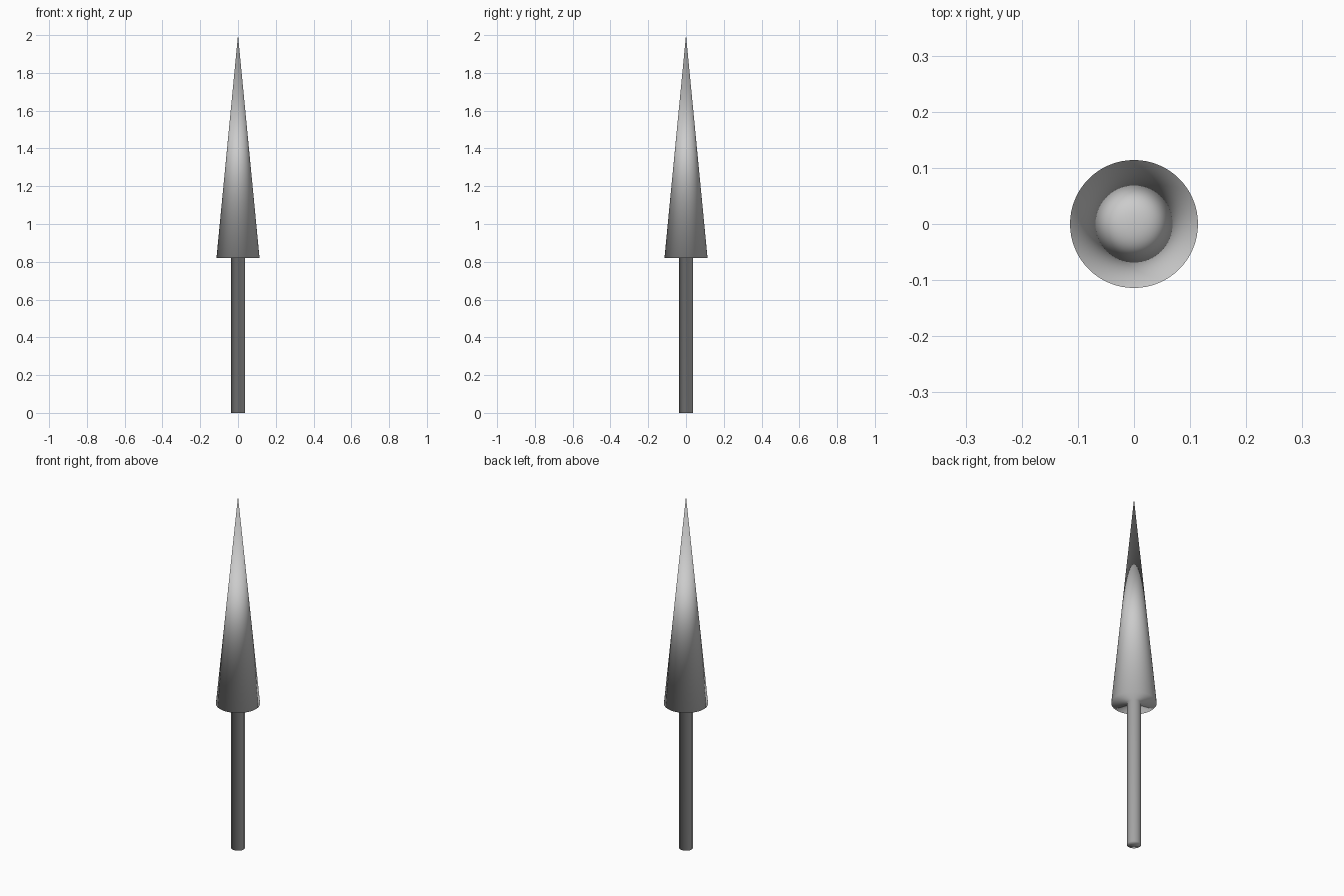
import bpy, bmesh, math

if "Cube" in bpy.data.objects:
    bpy.data.objects.remove(bpy.data.objects["Cube"])

SEGMENTS = 64


def lathe(name, profile):
    """Revolve an (radius, height) profile around z into one smooth object."""
    bm = bmesh.new()
    verts = [bm.verts.new((r, 0, z)) for r, z in profile]
    edges = [bm.edges.new(pair) for pair in zip(verts, verts[1:])]
    bmesh.ops.spin(bm, geom=verts + edges, cent=(0, 0, 0), axis=(0, 0, 1),
                   angle=2 * math.pi, steps=SEGMENTS, use_merge=True)
    bmesh.ops.remove_doubles(bm, verts=bm.verts, dist=1e-5)
    bmesh.ops.recalc_face_normals(bm, faces=bm.faces)
    for face in bm.faces:
        face.smooth = True
    mesh = bpy.data.meshes.new(name)
    bm.to_mesh(mesh)
    bm.free()
    obj = bpy.data.objects.new(name, mesh)
    bpy.context.collection.objects.link(obj)
    return obj


# Straight stem flaring at a flat underside into a tall cone,
# one continuous surface so the shading blends over the rims
lathe("cone_on_stem", [
    (0, 0), (0.036, 0),           # stem foot
    (0.036, 0.82),                # stem top
    (0.114, 0.82),                # flat underside to cone rim
    (0, 2.0),                     # cone tip
])
